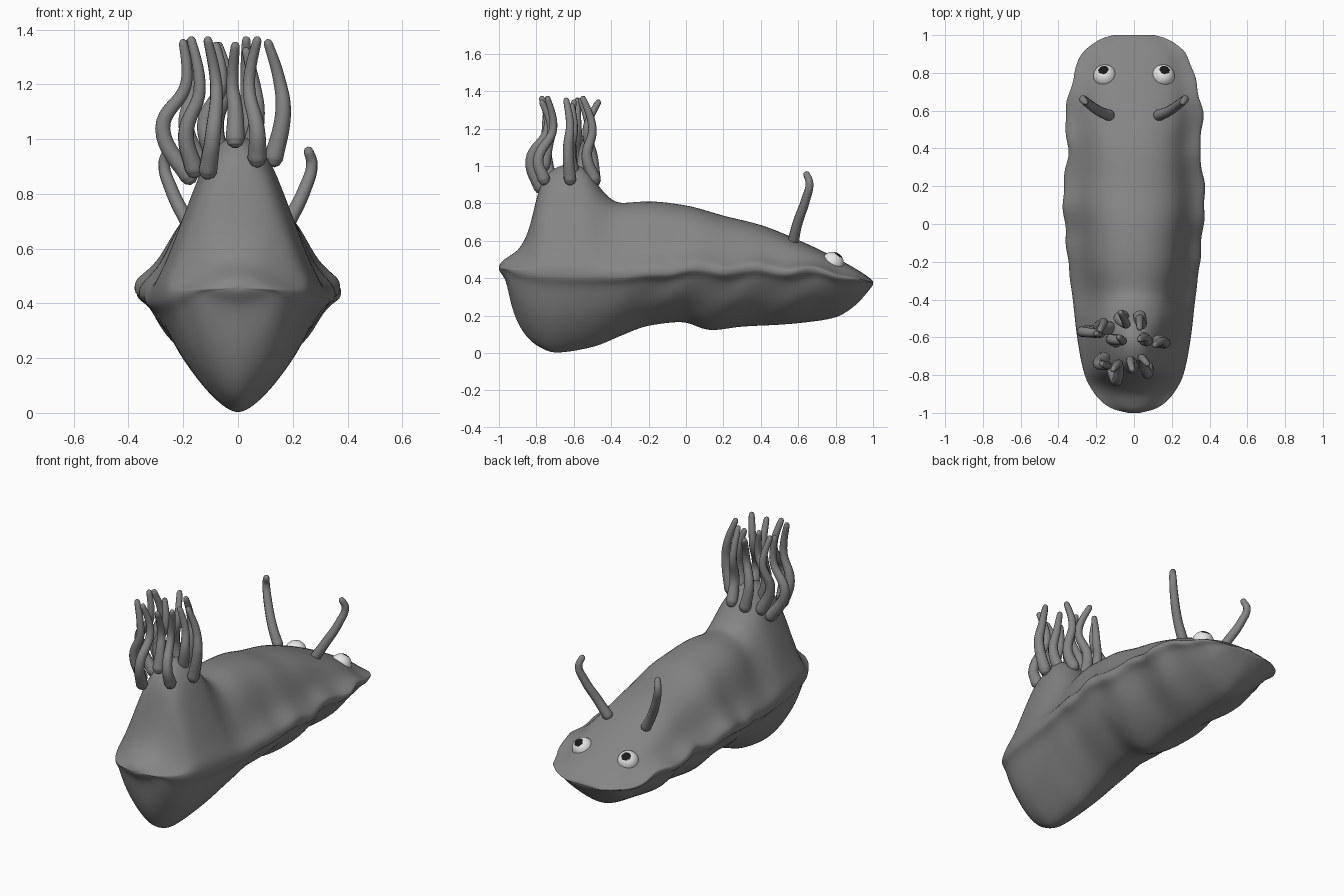
import bpy, bmesh, math
from mathutils import Vector

if "Cube" in bpy.data.objects:
    bpy.data.objects.remove(bpy.data.objects["Cube"])


def material(name, v):
    m = bpy.data.materials.new(name)
    m.diffuse_color = (v, v, v, 1)
    m.use_nodes = True
    m.node_tree.nodes["Principled BSDF"].inputs["Base Color"].default_value = m.diffuse_color
    return m


GREY, WHITE, BLACK = material("slug grey", 0.235), material("eye white", 0.8), material("pupil black", 0.01)


def smooth_lookup(pts):
    """Monotone cubic interpolation through (a, b) pairs."""
    n = len(pts)
    d = [(pts[i + 1][1] - pts[i][1]) / (pts[i + 1][0] - pts[i][0]) for i in range(n - 1)]
    m = [d[0]] + [2 * a * b / (a + b) if a * b > 0 else 0 for a, b in zip(d, d[1:])] + [d[-1]]

    def f(x):
        x = min(max(x, pts[0][0]), pts[-1][0])
        i = max(k for k in range(n - 1) if pts[k][0] <= x)
        h = pts[i + 1][0] - pts[i][0]
        t = (x - pts[i][0]) / h
        return ((2 * t**3 - 3 * t**2 + 1) * pts[i][1] + (t**3 - 2 * t**2 + t) * h * m[i]
                + (3 * t**2 - 2 * t**3) * pts[i + 1][1] + (t**3 - t**2) * h * m[i + 1])
    return f


# Body outlines along y: back, belly, rim height, half width
top = smooth_lookup([(-1, .465), (-.985, .49), (-.95, .515), (-.9, .55), (-.86, .61), (-.83, .69), (-.81, .78),
                     (-.785, .89), (-.72, .98), (-.62, 1.015), (-.53, .985), (-.47, .90), (-.42, .84), (-.36, .803),
                     (-.2, .812), (0, .79), (.2, .735), (.4, .685), (.6, .605), (.8, .51), (.9, .455),
                     (.97, .41), (1, .385)])
belly = smooth_lookup([(-1, .445), (-.985, .42), (-.96, .385), (-.95, .33), (-.93, .24), (-.87, .11), (-.8, .04),
                       (-.7, .0), (-.5, .03), (-.35, .09), (-.2, .145), (-.02, .165), (.13, .12), (.3, .14),
                       (.5, .15), (.7, .17), (.8, .19), (.9, .25), (.97, .325), (1, .365)])
rim = smooth_lookup([(-1, .455), (-.8, .435), (-.3, .42), (0, .45), (.3, .45), (.6, .445), (.8, .425), (1, .375)])
width = smooth_lookup([(-1, .03), (-.985, .1), (-.95, .16), (-.9, .208), (-.8, .262), (-.6, .302), (-.4, .325),
                       (-.2, .35), (0, .368), (.15, .377), (.3, .362), (.4, .348), (.55, .368), (.7, .342),
                       (.8, .314), (.9, .28), (.96, .21), (.985, .165), (1, .11)])

# Cross-section outlines as (height fraction, width fraction)
hump_side = [(0, 1), (.07, .985), (.18, .89), (.31, .79), (.48, .67), (.7, .51), (.83, .4), (.93, .26), (.98, .14), (1, 0)]
back_side = [(0, 1), (.08, .985), (.17, .9), (.3, .79), (.5, .69), (.7, .59), (.85, .46), (.95, .29), (.99, .14), (1, 0)]
belly_side = [(0, 1), (.07, .99), (.15, .9), (.3, .82), (.52, .69), (.7, .52), (.82, .38), (.92, .23), (.98, .1), (1, 0)]


def refine(pts):
    fz = smooth_lookup([(i, p[0]) for i, p in enumerate(pts)])
    fx = smooth_lookup([(i, p[1]) for i, p in enumerate(pts)])
    k = 3 * (len(pts) - 1)
    return [(fz(i / 3), fx(i / 3)) for i in range(k + 1)]


HUMP, BACK, UNDER = refine(hump_side), refine(back_side), refine(belly_side)


def section(y):
    """Closed ring of points at one y."""
    k = min(max((y + .5) / .25, 0), 1)
    ruffle = min(max((y + .4) / .3, 0), 1) * min(max((1 - y) / .2, 0), 1)
    w, zt, zb = width(y), top(y), belly(y)

    def half(s):
        wave = ruffle * math.sin(y * 20 + .4 * s)
        zr = rim(y) + .014 * wave
        edge = .006 * ruffle * math.sin(y * 33 + s)

        def ws(x):
            return s * (x * w + edge * x**6)     # waves fade away from the rim
        up = [(ws(h[1] * (1 - k) + b[1] * k), y, zr + (zt - zr) * (h[0] * (1 - k) + b[0] * k))
              for h, b in zip(HUMP, BACK)]
        down = [(ws(x) * (1 + .04 * ruffle * math.sin(y * 18 + 5 * t) * math.sin(math.pi * t)),
                 y, zr - (zr - zb) * t) for t, x in UNDER]
        return up, down

    ru, rd = half(1)
    lu, ld = half(-1)
    return ru + lu[-2::-1] + ld[1:] + rd[-2:0:-1]


bm = bmesh.new()
N = 130
ys = []
for i in range(N + 1):
    u = i / N
    ys.append(.6 * -math.cos(math.pi * u) + .4 * (2 * u - 1))   # denser at both ends
rings = [[bm.verts.new(p) for p in section(y)] for y in ys]
for a, b in zip(rings, rings[1:]):
    for i in range(len(a)):
        j = (i + 1) % len(a)
        bm.faces.new((a[i], a[j], b[j], b[i]))
bm.faces.new(rings[0])
bm.faces.new(rings[-1])
bmesh.ops.recalc_face_normals(bm, faces=bm.faces)
inner = [v for ring in rings[1:-1] for v in ring]
for _ in range(6):                                              # soften the creases
    bmesh.ops.smooth_vert(bm, verts=inner, factor=.5, use_axis_x=True, use_axis_y=False, use_axis_z=True)
for f in bm.faces:
    f.smooth = True
mesh = bpy.data.meshes.new("body")
bm.to_mesh(mesh)
bm.free()
body = bpy.data.objects.new("body", mesh)
bpy.context.collection.objects.link(body)
mesh.materials.append(GREY)


def tube(name, pts, r0, r1):
    """Tapered tube through the points, rounded at both ends."""
    cu = bpy.data.curves.new(name, "CURVE")
    cu.dimensions = "3D"
    cu.bevel_depth, cu.bevel_resolution, cu.resolution_u = 1, 3, 8
    cu.use_fill_caps = True
    pts = [Vector(p) for p in pts]
    d = (pts[-1] - pts[-2]).normalized()
    e = (pts[0] - pts[1]).normalized()
    radii = [r0 + (r1 - r0) * i / (len(pts) - 1) for i in range(len(pts))]
    pts = [pts[0] + e * r0 * .9, pts[0] + e * r0 * .6] + pts + [pts[-1] + d * r1 * .65, pts[-1] + d * r1 * .95]
    radii = [r0 * .3, r0 * .75] + radii + [r1 * .75, r1 * .25]
    sp = cu.splines.new("BEZIER")
    sp.bezier_points.add(len(pts) - 1)
    for bp, p, r in zip(sp.bezier_points, pts, radii):
        bp.co, bp.radius = p, r
        bp.handle_left_type = bp.handle_right_type = "AUTO"
    ob = bpy.data.objects.new(name, cu)
    bpy.context.collection.objects.link(ob)
    cu.materials.append(GREY)
    bpy.ops.object.select_all(action="DESELECT")
    ob.select_set(True)
    bpy.context.view_layer.objects.active = ob
    bpy.ops.object.convert(target="MESH")
    bpy.ops.object.shade_smooth_by_angle(angle=math.radians(60))


# Wavy gill fronds on the hump: base, two bends, tip
fronds = [
    [(-.18, -.57, .865), (-.275, -.57, 1.04), (-.19, -.58, 1.2), (-.2, -.58, 1.35)],
    [(-.11, -.78, .885), (-.09, -.83, 1.03), (-.08, -.74, 1.2), (-.11, -.77, 1.36)],
    [(-.16, -.71, .89), (-.19, -.74, 1.02), (-.14, -.75, 1.18), (-.17, -.74, 1.36)],
    [(-.01, -.76, 1.0), (-.01, -.74, 1.1), (-.02, -.72, 1.2), (-.01, -.77, 1.34)],
    [(.07, -.76, .93), (.07, -.79, 1.03), (.04, -.71, 1.2), (.07, -.74, 1.36)],
    [(.13, -.62, .93), (.165, -.63, 1.1), (.15, -.62, 1.22), (.11, -.64, 1.35)],
    [(.04, -.60, .95), (.07, -.62, 1.08), (.06, -.60, 1.2), (.03, -.61, 1.32)],
    [(.03, -.49, .93), (.04, -.53, 1.05), (.03, -.50, 1.2), (.03, -.55, 1.36)],
    [(-.06, -.49, .92), (-.08, -.5, 1.05), (-.04, -.53, 1.2), (-.07, -.47, 1.34)],
    [(-.09, -.62, .94), (-.12, -.61, 1.06), (-.06, -.62, 1.2), (-.08, -.6, 1.34)],
    [(-.13, -.55, .9), (-.19, -.55, 1.05), (-.16, -.52, 1.2), (-.18, -.56, 1.35)],
]
for i, p in enumerate(fronds):
    tube(f"gill_frond_{i + 1}", p, .035, .016)

# Feelers and eyes, mirrored
for s, side in ((1, "right"), (-1, "left")):
    tube(f"{side}_feeler", [(s * x, y, z) for x, y, z in (
        (.13, .575, .605), (.18, .595, .69), (.245, .64, .82), (.27, .66, .91), (.258, .645, .955))], .03, .018)
    bpy.ops.mesh.primitive_uv_sphere_add(segments=48, ring_count=32, radius=.061, location=(s * .154, .783, .48))
    eye = bpy.context.object
    eye.name = f"{side}_eye"
    eye.data.materials.append(WHITE)
    eye.data.materials.append(BLACK)
    look = Vector((s * .14, .58, .78)).normalized()
    for f in eye.data.polygons:
        f.use_smooth = True
        f.material_index = int(f.center.normalized().dot(look) > .9)
